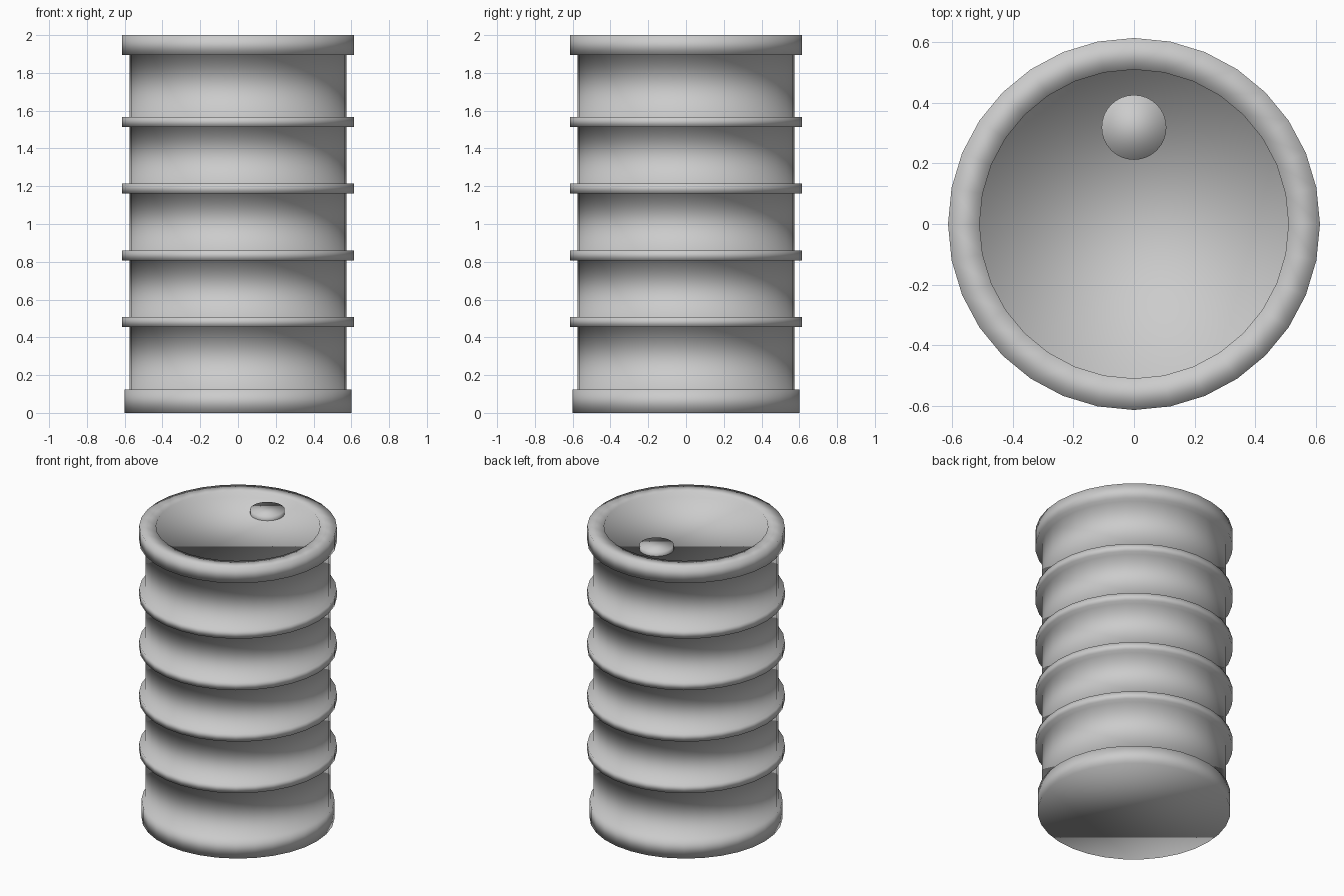
import bpy, bmesh, math

if "Cube" in bpy.data.objects:
    bpy.data.objects.remove(bpy.data.objects["Cube"])

SIDES = 32


def lathe(name, profile, location=(0, 0, 0), cap_start=True, cap_end=True):
    """Spin an (r, z) profile into a smooth-shaded solid with n-gon caps."""
    bm = bmesh.new()
    rings = []
    for r, z in profile:
        rings.append([bm.verts.new((r * math.cos(2 * math.pi * i / SIDES),
                                    r * math.sin(2 * math.pi * i / SIDES), z))
                      for i in range(SIDES)])
    for a, b in zip(rings, rings[1:]):
        for i in range(SIDES):
            j = (i + 1) % SIDES
            bm.faces.new((a[i], a[j], b[j], b[i]))
    if cap_start:
        bm.faces.new(rings[0][::-1])
    if cap_end:
        bm.faces.new(rings[-1])
    for f in bm.faces:
        f.smooth = True
    mesh = bpy.data.meshes.new(name)
    bm.to_mesh(mesh)
    bm.free()
    obj = bpy.data.objects.new(name, mesh)
    obj.location = location
    bpy.context.collection.objects.link(obj)
    return obj


WALL, RIB, BASE, LIP = 0.575, 0.614, 0.60, 0.51
LID_Z = 1.965

# Bottom rim
profile = [(BASE, 0), (BASE, 0.125), (WALL, 0.125)]

# Four raised ribs around the wall
for k in range(4):
    z = 0.455 + 0.353 * k
    profile += [(WALL, z), (RIB, z), (RIB, z + 0.053), (WALL, z + 0.053)]

# Top rim and recessed lid
profile += [(WALL, 1.895), (RIB, 1.895), (RIB, 2.0), (LIP, 2.0), (LIP, LID_Z)]
lathe("drum_body", profile)

# Filler cap near the back of the lid
lathe("filler_cap", [(0.107, LID_Z), (0.107, 1.995)], (0, 0.319, 0),
      cap_start=False)
